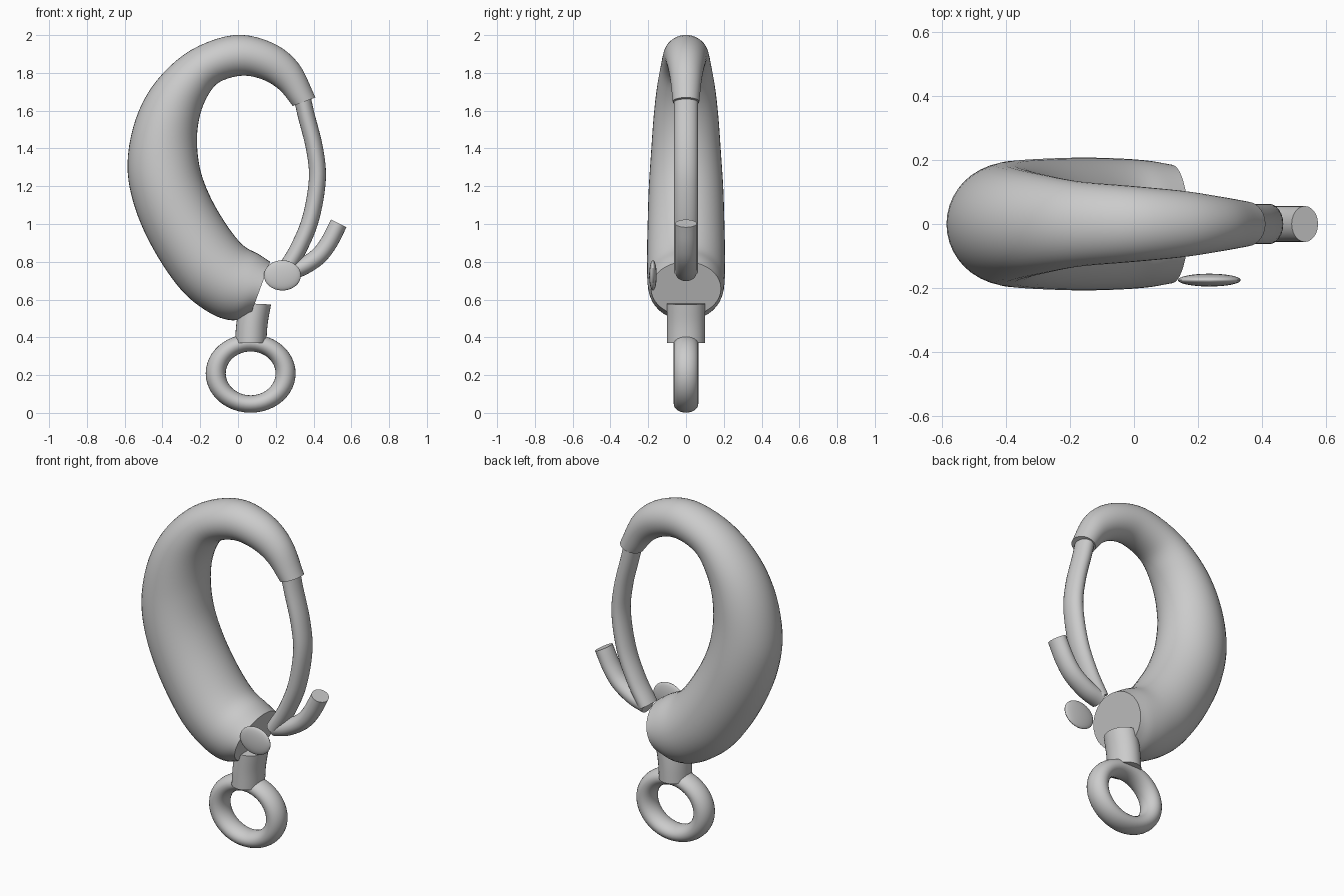
import bpy, bmesh, math
from mathutils import Vector

if "Cube" in bpy.data.objects:
    bpy.data.objects.remove(bpy.data.objects["Cube"])

grey = bpy.data.materials.new("satin_grey")
grey.diffuse_color = (0.6, 0.6, 0.6, 1)
grey.use_nodes = True
grey.node_tree.nodes["Principled BSDF"].inputs["Base Color"].default_value = grey.diffuse_color


def spline(pts, steps):
    """Catmull-Rom through tuples of any length."""
    n, out = len(pts), []
    ext = [tuple(2 * a - b for a, b in zip(pts[0], pts[1]))] + list(pts)
    ext.append(tuple(2 * a - b for a, b in zip(pts[-1], pts[-2])))
    for i in range(n - 1):
        p = ext[i:i + 4]
        for s in range(steps):
            t = s / steps
            out.append(tuple(0.5 * (2 * b + (c - a) * t + (2 * a - 5 * b + 4 * c - d) * t * t
                                    + (3 * b - a - 3 * c + d) * t ** 3) for a, b, c, d in zip(*p)))
    out.append(tuple(pts[-1]))
    return out


def finish(name, bm):
    bmesh.ops.recalc_face_normals(bm, faces=bm.faces)
    me = bpy.data.meshes.new(name)
    bm.to_mesh(me)
    bm.free()
    me.materials.append(grey)
    ob = bpy.data.objects.new(name, me)
    bpy.context.collection.objects.link(ob)
    bpy.ops.object.select_all(action='DESELECT')
    ob.select_set(True)
    bpy.context.view_layer.objects.active = ob
    bpy.ops.object.shade_smooth_by_angle(angle=math.radians(40))
    return ob


def loft(name, stations, segs=32, closed=False):
    """Elliptical sections: centre x, z, in-plane half vector x, z, half width in y."""
    bm, rings = bmesh.new(), []
    for cx, cz, hx, hz, b in stations:
        ring = []
        for k in range(segs):
            a = 2 * math.pi * k / segs
            c, s = math.cos(a), math.sin(a)
            ring.append(bm.verts.new((cx + hx * c, b * s, cz + hz * c)))
        rings.append(ring)
    pairs = list(zip(rings, rings[1:]))
    if closed:
        pairs.append((rings[-1], rings[0]))
    else:
        bm.faces.new(rings[0])
        bm.faces.new(rings[-1])
    for r, q in pairs:
        for k in range(segs):
            m = (k + 1) % segs
            bm.faces.new((r[k], r[m], q[m], q[k]))
    return finish(name, bm)


def rod(name, path, ra, rb, steps=6):
    """Bent rod along an x-z path, ra in plane and rb in y."""
    p = spline(path, steps)
    st = []
    for i, (x, z) in enumerate(p):
        a, b = p[max(i - 1, 0)], p[min(i + 1, len(p) - 1)]
        t = Vector((b[0] - a[0], b[1] - a[1])).normalized()
        st.append((x, z, -t.y * ra, t.x * ra, rb))
    return loft(name, st, 24)


# Hook body: outer x, z, inner x, z, half width
body = [
    (0.065, 0.515, 0.17, 0.80, 0.185), (-0.03, 0.49, 0.11, 0.84, 0.198),
    (-0.15, 0.53, 0.03, 0.885, 0.205), (-0.30, 0.65, -0.05, 0.98, 0.207),
    (-0.45, 0.87, -0.14, 1.13, 0.203), (-0.55, 1.10, -0.198, 1.28, 0.197),
    (-0.585, 1.32, -0.217, 1.43, 0.185), (-0.54, 1.56, -0.205, 1.56, 0.172),
    (-0.43, 1.76, -0.165, 1.67, 0.155), (-0.25, 1.92, -0.10, 1.75, 0.133),
    (-0.02, 2.0, 0.02, 1.785, 0.118), (0.18, 1.96, 0.13, 1.765, 0.103),
    (0.32, 1.85, 0.22, 1.71, 0.085), (0.41, 1.67, 0.29, 1.625, 0.07)]
loft("hook_body", [((a + c) / 2, (b + d) / 2, (a - c) / 2, (b - d) / 2, w)
                   for a, b, c, d, w in spline(body, 5)], 40)

# Spring gate and its thumb lever
rod("gate", [(0.338, 1.68), (0.36, 1.58), (0.405, 1.40), (0.42, 1.235), (0.385, 1.03),
             (0.32, 0.87), (0.245, 0.745)], 0.045, 0.063)
rod("thumb_lever", [(0.245, 0.742), (0.33, 0.768), (0.42, 0.825), (0.48, 0.90), (0.533, 1.003)],
    0.046, 0.056)

# Flat oval pivot button on the front
bm = bmesh.new()
bmesh.ops.create_uvsphere(bm, u_segments=32, v_segments=16, radius=1)
for v in bm.verts:
    v.co = (0.235 + 0.098 * v.co.x, -0.175 + 0.02 * v.co.y, 0.728 + 0.08 * v.co.z)
finish("pivot_button", bm)

# Swivel stem
loft("swivel_stem", spline([(0.067, 0.37, 0.083, 0, 0.1), (0.074, 0.47, 0.083, 0, 0.1),
                            (0.092, 0.578, 0.083, -0.004, 0.1)], 5))

# Oval ring
ring = []
for i in range(48):
    a = 2 * math.pi * i / 48
    c, s = math.cos(a), math.sin(a)
    ring.append((0.067 + 0.185 * c, 0.209 + 0.162 * s, 0.053 * c, 0.046 * s, 0.065))
loft("swivel_ring", ring, 24, closed=True)
